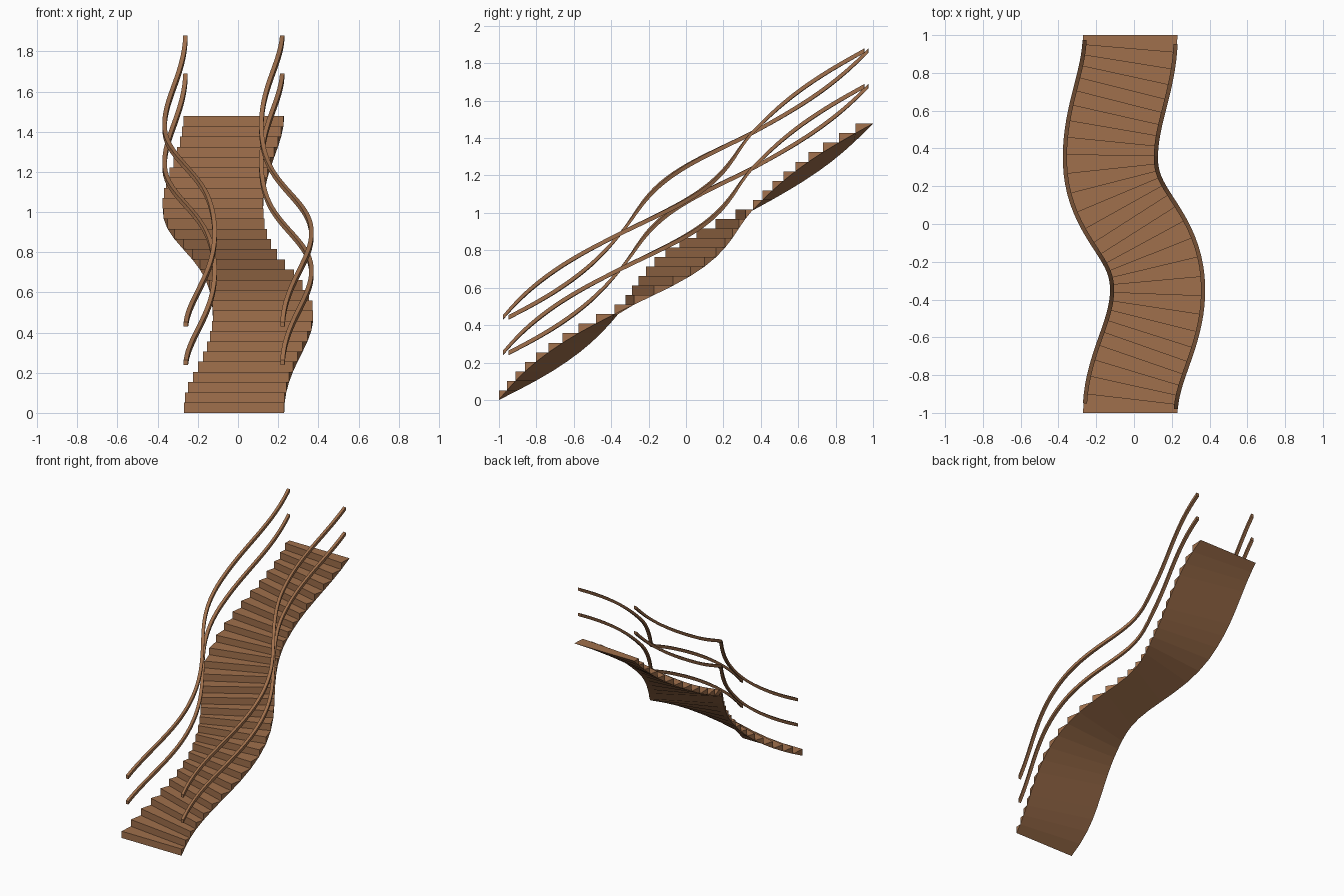
import bpy
from mathutils import Vector
from mathutils.geometry import interpolate_bezier

if "Cube" in bpy.data.objects:
    bpy.data.objects.remove(bpy.data.objects["Cube"])

STEPS, TOP = 29, 1.477
RISE = TOP / STEPS
HALF = 0.25          # half the stair width
RAIL_OFF = 0.241     # rail distance from the centre line

wood = bpy.data.materials.new("brown_wood")
wood.diffuse_color = (0.352, 0.162, 0.072, 1)
wood.use_nodes = True
wood.node_tree.nodes["Principled BSDF"].inputs["Base Color"].default_value = wood.diffuse_color

# S-shaped centre line in plan: (x, y, handle before, handle after)
knots = [(-0.02, -1, 0, 0.24), (0.125, -0.35, 0.24, 0.315),
         (-0.125, 0.35, 0.315, 0.24), (-0.02, 1, 0.24, 0)]
path = []
for a, b in zip(knots, knots[1:]):
    p, q = Vector((a[0], a[1], 0)), Vector((b[0], b[1], 0))
    seg = interpolate_bezier(p, p + Vector((0, a[3], 0)), q - Vector((0, b[2], 0)), q, 300)
    path += seg if not path else seg[1:]
dist = [0]
for p, q in zip(path, path[1:]):
    dist.append(dist[-1] + (q - p).length)


def at(f):
    """Centre point and sideways direction at fraction f of the length."""
    d = f * dist[-1]
    i = next((k for k in range(1, len(dist)) if dist[k] >= d), len(dist) - 1)
    t = (path[i] - path[i - 1]).normalized()
    p = path[i - 1] + t * (d - dist[i - 1])
    return p, Vector((t.y, -t.x, 0))


def make(name, verts, faces):
    me = bpy.data.meshes.new(name)
    me.from_pydata(verts, [], faces)
    me.materials.append(wood)
    ob = bpy.data.objects.new(name, me)
    bpy.context.collection.objects.link(ob)
    return ob


# Stair flight: one wedge per step, vertical riser tapering to nothing at the back
verts, faces = [], []
for i in range(STEPS):
    b = len(verts)
    (p, n), (q, m) = at(i / STEPS), at((i + 1) / STEPS)
    lo, hi = Vector((0, 0, i * RISE)), Vector((0, 0, (i + 1) * RISE))
    for s in (-HALF, HALF):
        verts += [p + n * s + lo, p + n * s + hi, q + m * s + hi]
    faces += [(b, b + 3, b + 4, b + 1), (b + 1, b + 4, b + 5, b + 2),
              (b, b + 2, b + 5, b + 3), (b, b + 1, b + 2), (b + 3, b + 5, b + 4)]
make("stair_flight", verts, faces)


# Handrails: square bars running above the middle of every tread edge
def rail(name, side, height):
    verts, faces = [], []
    sub = 2
    count = (STEPS - 1) * sub + 1
    for k in range(count):
        u = k / sub
        p, n = at((u + 0.5) / STEPS)
        c = p + n * side * RAIL_OFF + Vector((0, 0, (u + 1) * RISE + height))
        for a, z in ((-1, -1), (1, -1), (1, 1), (-1, 1)):
            verts.append(c + n * a * 0.011 + Vector((0, 0, z * 0.012)))
    for k in range(count - 1):
        for j in range(4):
            a, b = k * 4 + j, k * 4 + (j + 1) % 4
            faces.append((a, b, b + 4, a + 4))
    e = len(verts) - 4
    faces += [(3, 2, 1, 0), (e, e + 1, e + 2, e + 3)]
    make(name, verts, faces)


for side, word in ((-1, "left"), (1, "right")):
    for height, level in ((0.2, "lower"), (0.39, "upper")):
        rail(f"{word}_{level}_rail", side, height)
